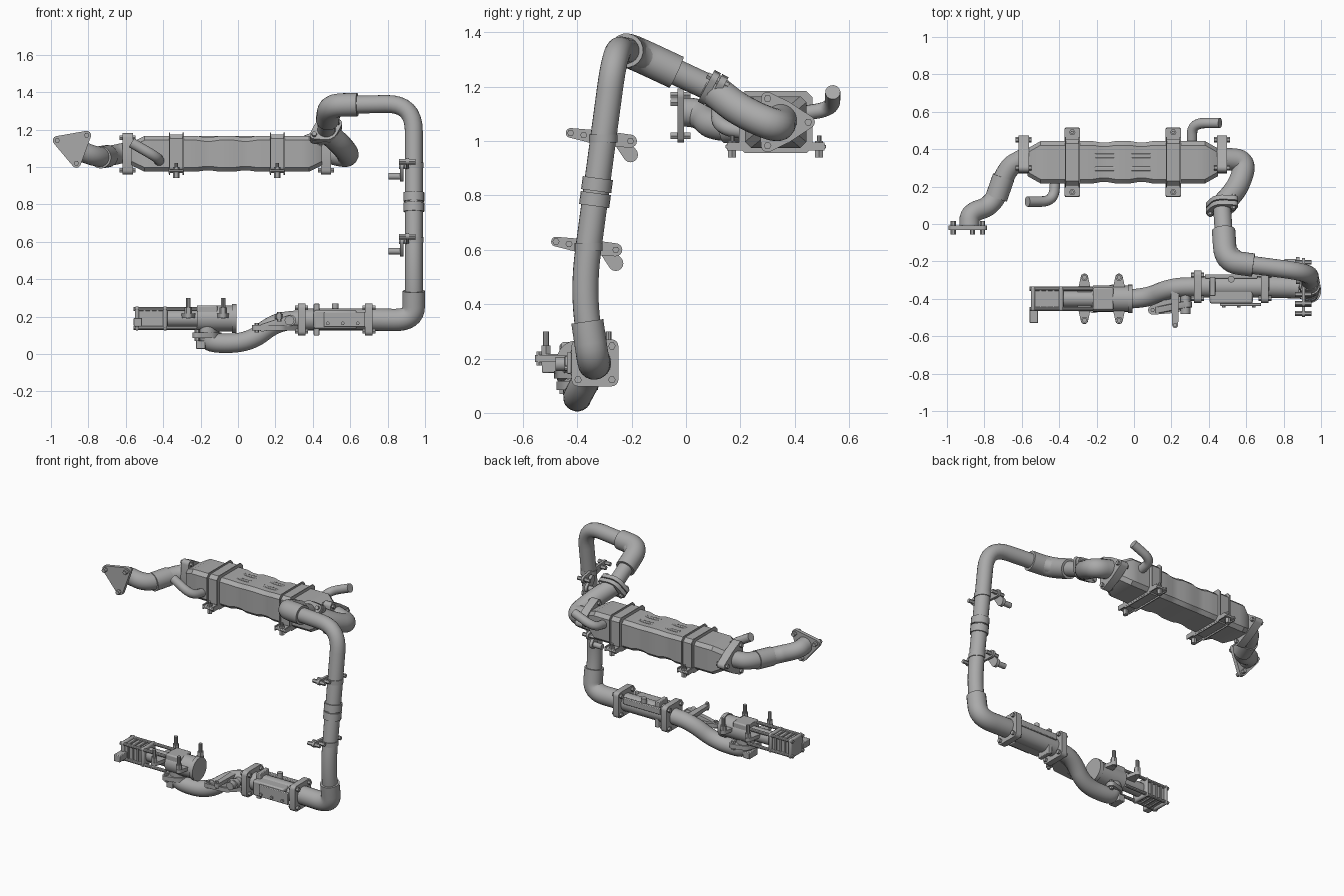
import bpy, bmesh, math
from mathutils import Vector

cube = bpy.data.objects.get("Cube")
if cube:
    bpy.data.objects.remove(cube, do_unlink=True)

GREY = (0.4, 0.4, 0.4, 1)
metal = bpy.data.materials.new("grey metal")
metal.use_nodes = True
metal.diffuse_color = GREY
metal.node_tree.nodes["Principled BSDF"].inputs["Base Color"].default_value = GREY
X, Y, Z = Vector((1, 0, 0)), Vector((0, 1, 0)), Vector((0, 0, 1))
SIDES = (-1, 1)


def finish(name, bm, bevel=0):
    bmesh.ops.recalc_face_normals(bm, faces=bm.faces)
    mesh = bpy.data.meshes.new(name)
    bm.to_mesh(mesh)
    bm.free()
    ob = bpy.data.objects.new(name, mesh)
    bpy.context.collection.objects.link(ob)
    mesh.materials.append(metal)
    bpy.ops.object.select_all(action='DESELECT')
    bpy.context.view_layer.objects.active = ob
    ob.select_set(True)
    bpy.ops.object.shade_smooth_by_angle(angle=math.radians(35))
    if bevel:
        modifier = ob.modifiers.new("Bevel", 'BEVEL')
        modifier.width, modifier.segments = bevel, 2


def circle(centre, axis, radius, sides, start=0):
    turn = axis.to_track_quat('Z', 'Y')
    angles = (math.radians(start) + math.tau * i / sides for i in range(sides))
    return [centre + turn @ Vector((math.cos(a), math.sin(a), 0)) * radius for a in angles]


def loft(name, rings, bevel=0):
    """Skin a list of equally sized rings and cap both ends."""
    bm = bmesh.new()
    loops = [[bm.verts.new(point) for point in ring] for ring in rings]
    for low, high in zip(loops, loops[1:]):
        for i in range(len(low)):
            bm.faces.new((low[i - 1], low[i], high[i], high[i - 1]))
    bm.faces.new(loops[0])
    bm.faces.new(loops[-1])
    finish(name, bm, bevel)


def rod(name, centre, axis, length, radius, sides=20):
    half = axis.normalized() * length / 2
    loft(name, [circle(centre + s * half, axis, radius, sides) for s in SIDES])


def tube(name, radius, *corners, sides=20, bend=0.15):
    """Round pipe along straight runs, with every inner corner rounded."""
    corners = [Vector(corner) for corner in corners]
    path = [corners[0]]
    for before, corner, after in zip(corners, corners[1:], corners[2:]):
        ends = []
        for other in (before, after):
            run = other - corner
            ends.append(corner + run.normalized() * min(bend, run.length * 0.48))
        for i in range(9):
            t = i / 8
            path.append(ends[0].lerp(corner, t).lerp(corner.lerp(ends[1], t), t))
    path.append(corners[-1])
    spoke = (path[1] - path[0]).orthogonal()
    rings = []
    for i, point in enumerate(path):
        ahead = path[min(i + 1, len(path) - 1)] - path[max(i - 1, 0)]
        ahead.normalize()
        spoke = (spoke - ahead * spoke.dot(ahead)).normalized()
        side = ahead.cross(spoke)
        angles = (math.tau * k / sides for k in range(sides))
        rings.append([point + radius * (spoke * math.cos(a) + side * math.sin(a)) for a in angles])
    loft(name, rings)


def block(name, centre, size, bevel=0.004):
    half = Vector(size) / 2
    corners = ((-1, -1), (1, -1), (1, 1), (-1, 1))
    loft(name, [[centre + half * Vector((s, y, z)) for y, z in corners] for s in SIDES], bevel)


def plate(name, axis, thick, *discs):
    """Flat plate whose outline wraps a set of (centre, radius) discs."""
    bm = bmesh.new()
    for centre, radius in discs:
        for s in SIDES:
            for point in circle(centre + axis * thick * s / 2, axis, radius, 16):
                bm.verts.new(point)
    hull = bmesh.ops.convex_hull(bm, input=bm.verts)
    inside = [v for v in set(hull["geom_interior"]) if isinstance(v, bmesh.types.BMVert)]
    bmesh.ops.delete(bm, geom=inside, context='VERTS')
    bmesh.ops.dissolve_limit(bm, angle_limit=0.02, verts=bm.verts, edges=bm.edges)
    finish(name, bm)


def flange(name, centre, axis, thick, core, reach, bolts, start=0, bolt=0.03):
    """Lobed flange with a hex bolt through every lobe."""
    lobes = circle(centre, axis, reach, bolts, start)
    plate(name, axis, thick, (centre, core), *((lobe, 0.024) for lobe in lobes))
    for lobe in lobes:
        rod(name + "_bolt", lobe, axis, thick + bolt, 0.014, sides=6)


# Cooler body with tapered ends and shallow waves
COOLER = Vector((-0.06, 0.33, 1.07))


def section(x, scale):
    wide, high, cut = 0.113 * scale, 0.095 * scale, 0.022
    quarter = [(wide, high - cut), (wide - cut, high)]
    outline = quarter + [(-y, z) for y, z in reversed(quarter)]
    outline += [(-y, -z) for y, z in outline]
    return [COOLER + Vector((x, y, z)) for y, z in outline]


waves = [section(i * 0.04, 0.94 if abs(i) in (2, 3) else 1) for i in range(-11, 12)]
loft("cooler_body", [section(-0.51, 0.65), *waves, section(0.51, 0.65)])
for s in SIDES:
    block("cooler_top_rib", COOLER + s * 0.035 * Y + 0.09 * Z, (0.3, 0.024, 0.01))

    # Strap, rail and feet near each end
    strap = s * 0.27
    rail = COOLER + strap * X - 0.09 * Z
    loft("strap_band", [section(strap + e * 0.035, 1.09) for e in SIDES])
    block("strap_rail", rail, (0.08, 0.37, 0.014))
    for e in SIDES:
        lip = e * 0.037
        loft("strap_lip", [section(strap + lip + d * 0.003, 1.2) for d in SIDES])
        block("rail_lip", rail + lip * X, (0.008, 0.36, 0.03), bevel=0)
        foot = rail + e * 0.16 * Y
        rod("strap_bolt", foot - 0.01 * Z, Z, 0.06, 0.017, sides=6)
        rod("strap_stud", foot + 0.02 * Z, Z, 0.04, 0.009, sides=10)

    # End flange
    flange("cooler_flange", COOLER + s * 0.53 * X + 0.02 * Y, X, 0.055, 0.08, 0.1, bolts=3)

# Coolant stubs
tube("front_stub", 0.028, (-0.57, 0.12, 1.13), (-0.43, 0.12, 1.05), (-0.42, 0.25, 1.03), sides=14, bend=0.08)
tube("back_stub", 0.028, (0.31, 0.42, 1.1), (0.31, 0.54, 1.12), (0.46, 0.54, 1.18), sides=14, bend=0.08)

# Outlet pipe with a sleeve and a three-cornered end plate
OUTLET = Vector((-0.88, -0.02, 1.11))
knee, heel = Vector((-0.68, 0.3, 1.06)), Vector((-0.75, 0.1, 1.05))
tube("outlet_pipe", 0.054, (-0.59, 0.35, 1.08), knee, heel, (-0.88, 0.06, 1.1), OUTLET, bend=0.1)
tube("outlet_sleeve", 0.06, knee.lerp(heel, 0.25), knee.lerp(heel, 0.8))
flange("outlet_plate", OUTLET, Y, 0.024, 0.07, 0.092, bolts=3, start=20, bolt=0.05)

# Inlet elbow and tilted joint of two flanges
JOINT = Vector((0.47, 0.1, 1.19))
TILT = Vector((0, -0.88, 0.47))
tube("inlet_elbow", 0.06, (0.47, 0.35, 1.08), (0.6, 0.34, 1.05), (0.56, 0.2, 1.11), JOINT, bend=0.09)
for s in SIDES:
    flange("joint_flange", JOINT + s * 0.016 * TILT, TILT, 0.026, 0.066, 0.072, bolts=2, start=30)

# Long riser pipe with thicker elbows
shoulder, crown = Vector((0.49, -0.2, 1.33)), Vector((0.94, -0.26, 1.34))
shin, ankle = Vector((0.94, -0.38, 0.45)), Vector((0.94, -0.34, 0.18))
THROTTLE = Vector((0.52, -0.335, 0.184))
sill = THROTTLE + 0.2 * X
tube("riser_pipe", 0.048, JOINT, shoulder, crown, shin, ankle, sill)
tube("upper_elbow", 0.063, JOINT.lerp(shoulder, 0.45), shoulder, shoulder.lerp(crown, 0.33))
tube("lower_elbow", 0.06, shin.lerp(ankle, 0.42), ankle, sill)


def on_riser(z):
    return crown.lerp(shin, (crown.z - z) / (crown.z - shin.z))


for z in (0.785, 0.84):
    rod("riser_collar", on_riser(z), crown - shin, 0.048, 0.056)

# Clamps that hold the riser
for z in (0.61, 1.01):
    clamp = on_riser(z)
    rod("clamp_ring", clamp, Z, 0.03, 0.052)
    hub = clamp - 0.035 * X
    tail, tip = hub - 0.12 * Y + 0.02 * Z, hub + 0.1 * Y - 0.01 * Z
    toe = tip - 0.03 * X - 0.05 * Z
    plate("clamp_arm", X, 0.016, (tail, 0.018), (hub, 0.028), (tip, 0.024))
    plate("clamp_foot", X, 0.02, (toe + 0.05 * Z - 0.04 * Y, 0.022), (toe, 0.028))
    rod("clamp_boss", toe - 0.03 * X, X, 0.08, 0.018, sides=12)
    for spot in (tail, tail.lerp(hub, 0.4), tip):
        rod("clamp_bolt", spot, X, 0.09, 0.013, sides=6)

# Throttle housing between two flanges
for s in SIDES:
    flange("throttle_flange", THROTTLE + s * 0.18 * X, X, 0.04, 0.07, 0.088, bolts=4, start=45)
rod("throttle_barrel", THROTTLE, X, 0.37, 0.058)
block("throttle_casing", THROTTLE - 0.05 * Y, (0.23, 0.08, 0.1), bevel=0.01)
block("throttle_cover", THROTTLE + 0.05 * X - 0.095 * Y, (0.22, 0.016, 0.08))
block("throttle_rib", THROTTLE + 0.055 * Y + 0.035 * Z, (0.28, 0.022, 0.04))
block("throttle_lug", THROTTLE - 0.1 * X, (0.03, 0.1, 0.17))
rod("sensor_port", THROTTLE + 0.04 * Y + 0.05 * Z, Z, 0.07, 0.018, sides=12)
for i in range(3):
    screw = THROTTLE + (i * 0.08 - 0.04) * X
    rod("cover_screw", screw - 0.105 * Y - 0.02 * Z, Y, 0.015, 0.01, sides=8)

# Bent pipe from the throttle to the valve
VALVE = Vector((-0.12, -0.4, 0.19))
BASE = VALVE - 0.045 * X - 0.09 * Z
tube("lower_pipe", 0.052, THROTTLE - 0.18 * X, (0.2, -0.34, 0.17), (0.06, -0.4, 0.06),
     (-0.15, -0.4, 0.055), BASE, bend=0.1)

# Bracket on the bent pipe
bracket = Vector((0.22, -0.43, 0.14))
front_ear, fin_tip = bracket - 0.12 * X - 0.03 * Y, bracket - 0.11 * Y + 0.06 * Z
plate("bracket_arm", Z, 0.028, (front_ear, 0.025), (bracket, 0.045), (bracket + 0.08 * X + 0.05 * Y, 0.025))
plate("bracket_fin", Z, 0.025, (fin_tip + 0.17 * Y, 0.022), (fin_tip, 0.016))
plate("bracket_web", Y, 0.03, (front_ear + 0.03 * X, 0.02), (bracket + 0.06 * X + 0.04 * Z, 0.03))
rod("bracket_boss", bracket + 0.055 * X + 0.04 * Z, Y, 0.1, 0.026, sides=12)
for ear in (front_ear, fin_tip):
    rod("bracket_bolt", ear, Z, 0.05, 0.012, sides=6)

# Valve body on its base, with eared mounting plates
rod("valve_body", VALVE, X, 0.2, 0.07)
rod("valve_end_rim", VALVE + 0.1 * X, X, 0.025, 0.077)
rod("valve_neck", BASE + 0.04 * Z, Z, 0.09, 0.055)
flange("valve_base", BASE, Z, 0.03, 0.062, 0.075, bolts=2, start=45)
block("valve_saddle", VALVE - 0.045 * X + 0.03 * Z, (0.11, 0.12, 0.08), bevel=0.008)
block("valve_sensor", BASE - 0.035 * X - 0.05 * Z, (0.05, 0.09, 0.045))
for x in (-0.145, 0.04):
    mount = VALVE + x * X + 0.015 * Z
    ears = [mount + s * 0.115 * Y for s in SIDES]
    plate("mounting_plate", Z, 0.024, (mount, 0.045), *((ear, 0.02) for ear in ears))
    for ear in ears:
        rod("mounting_stud", ear + 0.04 * Z, Z, 0.11, 0.012, sides=10)
        rod("mounting_nut", ear + 0.025 * Z, Z, 0.035, 0.02, sides=6)

# Actuator motor with tie rods, fins and connector
MOTOR = VALVE - 0.345 * X
rod("actuator_neck", MOTOR + 0.15 * X, X, 0.2, 0.045)
block("motor_block", MOTOR, (0.15, 0.104, 0.1), bevel=0.01)
for s in SIDES:
    block("motor_end_plate", MOTOR + s * 0.075 * X, (0.024, 0.132, 0.13), bevel=0.01)
    for e in SIDES:
        rod("motor_tie_rod", MOTOR + 0.075 * X + s * 0.054 * Y + e * 0.05 * Z, X, 0.34, 0.011, sides=10)
for i in SIDES + (0,):
    block("motor_fin", MOTOR + i * 0.035 * X, (0.01, 0.12, 0.116), bevel=0)
block("connector", MOTOR - 0.07 * X - 0.09 * Y - 0.02 * Z, (0.045, 0.08, 0.045))
